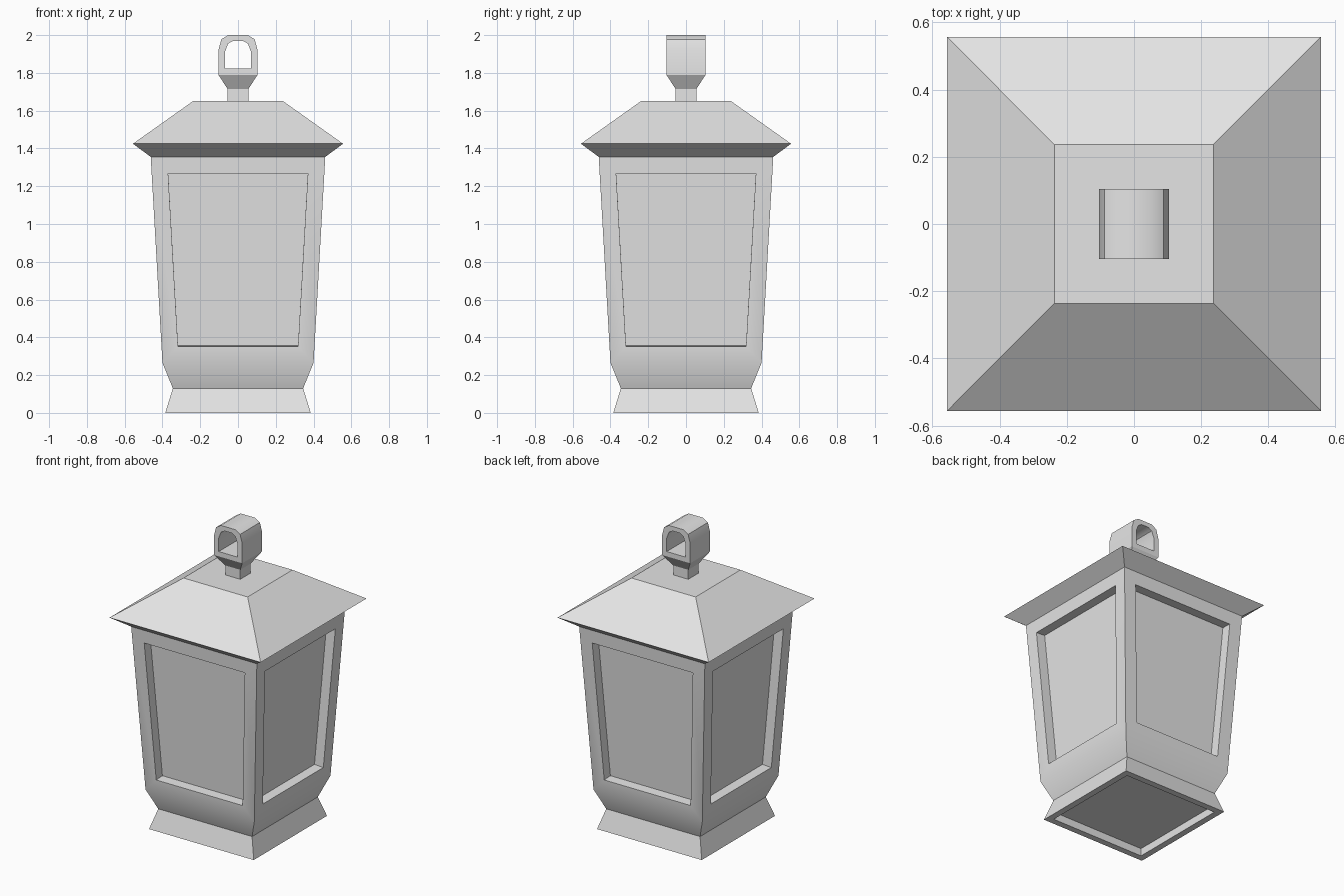
import bpy, bmesh, math

if "Cube" in bpy.data.objects:
    bpy.data.objects.remove(bpy.data.objects["Cube"])

grey = bpy.data.materials.new("plain_grey")
grey.diffuse_color = (0.78, 0.78, 0.78, 1)
grey.use_nodes = True
grey.node_tree.nodes["Principled BSDF"].inputs["Base Color"].default_value = grey.diffuse_color


def finish(bm, name):
    bm.normal_update()
    mesh = bpy.data.meshes.new(name)
    bm.to_mesh(mesh)
    bm.free()
    mesh.materials.append(grey)
    obj = bpy.data.objects.new(name, mesh)
    bpy.context.collection.objects.link(obj)
    bpy.ops.object.select_all(action='DESELECT')
    obj.select_set(True)
    bpy.context.view_layer.objects.active = obj
    bpy.ops.object.shade_smooth_by_angle(angle=math.radians(32))
    return obj


def square_stack(profile, bottom=False, top=False):
    """Stack square sections given as (half width, height)."""
    bm = bmesh.new()
    rings = [[bm.verts.new((sx * h, sy * h, z))
              for sx, sy in ((-1, -1), (1, -1), (1, 1), (-1, 1))]
             for h, z in profile]
    sides = []
    for a, b in zip(rings, rings[1:]):
        sides.append([bm.faces.new((a[i], a[(i + 1) % 4], b[(i + 1) % 4], b[i]))
                      for i in range(4)])
    low = bm.faces.new(rings[0][::-1]) if bottom else None
    if top:
        bm.faces.new(rings[-1])
    bm.normal_update()
    return bm, sides, low


def recess(bm, faces, margin, depth):
    """Inset each face, then push it straight inward."""
    bmesh.ops.inset_individual(bm, faces=faces, thickness=margin, use_even_offset=True)
    bm.normal_update()
    bmesh.ops.inset_individual(bm, faces=faces, thickness=0, depth=-depth)


# Flared foot with hollow underside
bm, sides, low = square_stack([(0.385, 0), (0.345, 0.13)], bottom=True)
recess(bm, [low], 0.042, 0.05)
finish(bm, "foot")

# Tapered body with four recessed window panels
bm, sides, low = square_stack([(0.345, 0.13), (0.40, 0.265), (0.462, 1.355)])
recess(bm, sides[1], 0.087, 0.065)
finish(bm, "body")

# Overhanging roof
bm, sides, low = square_stack([(0.462, 1.355), (0.556, 1.425), (0.236, 1.652)], top=True)
finish(bm, "roof")

# Neck that widens to carry the ring
bm, sides, low = square_stack([(0.055, 1.652), (0.055, 1.715), (0.104, 1.79)])
finish(bm, "neck")

# Arched hanging ring, open from front to back
outer = [(0.104, 1.79), (0.104, 1.92), (0.088, 1.978), (0.052, 2.0)]
inner = [(0.069, 1.822), (0.069, 1.912), (0.052, 1.955), (0.026, 1.97)]
bm = bmesh.new()


def loop(half, y):
    pts = half + [(-x, z) for x, z in reversed(half)]
    return [bm.verts.new((x, y, z)) for x, z in pts]


fo, fi = loop(outer, -0.104), loop(inner, -0.104)
bo, bi = loop(outer, 0.104), loop(inner, 0.104)
for a, b in ((fo, fi), (fi, bi), (bi, bo), (bo, fo)):
    for i in range(8):
        j = (i + 1) % 8
        bm.faces.new((a[i], a[j], b[j], b[i]))
bmesh.ops.recalc_face_normals(bm, faces=bm.faces)
finish(bm, "hanging_ring")
